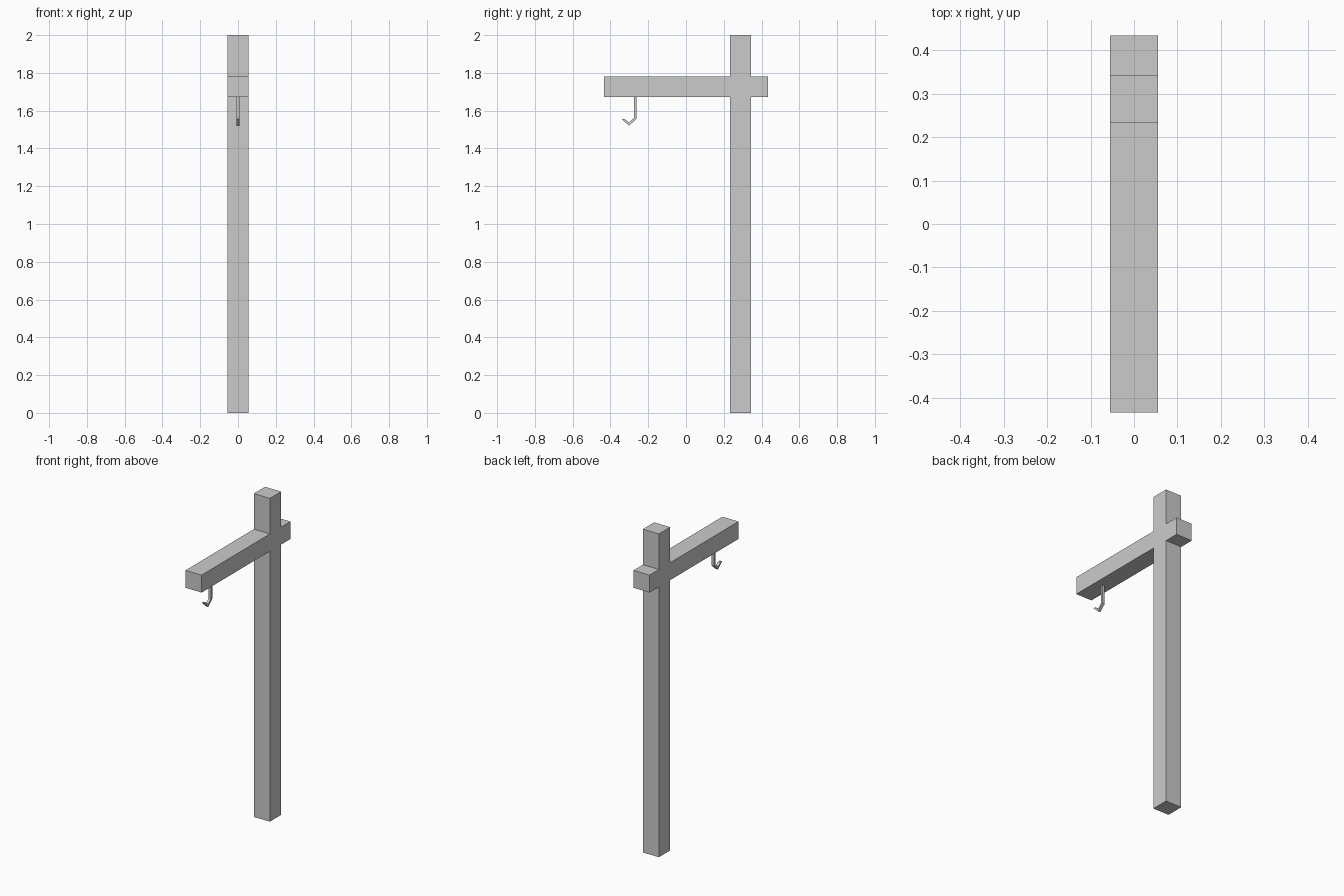
import bpy, bmesh

if "Cube" in bpy.data.objects:
    bpy.data.objects.remove(bpy.data.objects["Cube"])


def extrude_profile(name, outline, half_width):
    """Extrude a (y, z) outline symmetrically along x."""
    bm = bmesh.new()
    face = bm.faces.new([bm.verts.new((-half_width, y, z)) for y, z in outline])
    ext = bmesh.ops.extrude_face_region(bm, geom=[face])
    verts = [g for g in ext["geom"] if isinstance(g, bmesh.types.BMVert)]
    bmesh.ops.translate(bm, verts=verts, vec=(2 * half_width, 0, 0))
    bmesh.ops.recalc_face_normals(bm, faces=bm.faces)
    mesh = bpy.data.meshes.new(name)
    bm.to_mesh(mesh)
    bm.free()
    obj = bpy.data.objects.new(name, mesh)
    bpy.context.collection.objects.link(obj)
    return obj


# Post and crossbeam, flush with each other, as one cross-shaped outline
p0, p1 = 0.233, 0.343      # post front and back
b0, b1 = -0.434, 0.434     # beam front and back ends
z0, z1 = 1.672, 1.78       # beam underside and top
extrude_profile("post_and_beam", [
    (p0, 0), (p1, 0), (p1, z0), (b1, z0), (b1, z1), (p1, z1),
    (p1, 2), (p0, 2), (p0, z1), (b0, z1), (b0, z0), (p0, z0)], 0.055)

# Hanging hook under the arm: straight stem, then a V-shaped bend
extrude_profile("hook", [
    (-0.263, 1.68), (-0.263, 1.556), (-0.302, 1.52), (-0.341, 1.557),
    (-0.325, 1.557), (-0.302, 1.537), (-0.276, 1.561), (-0.276, 1.68)], 0.008)
